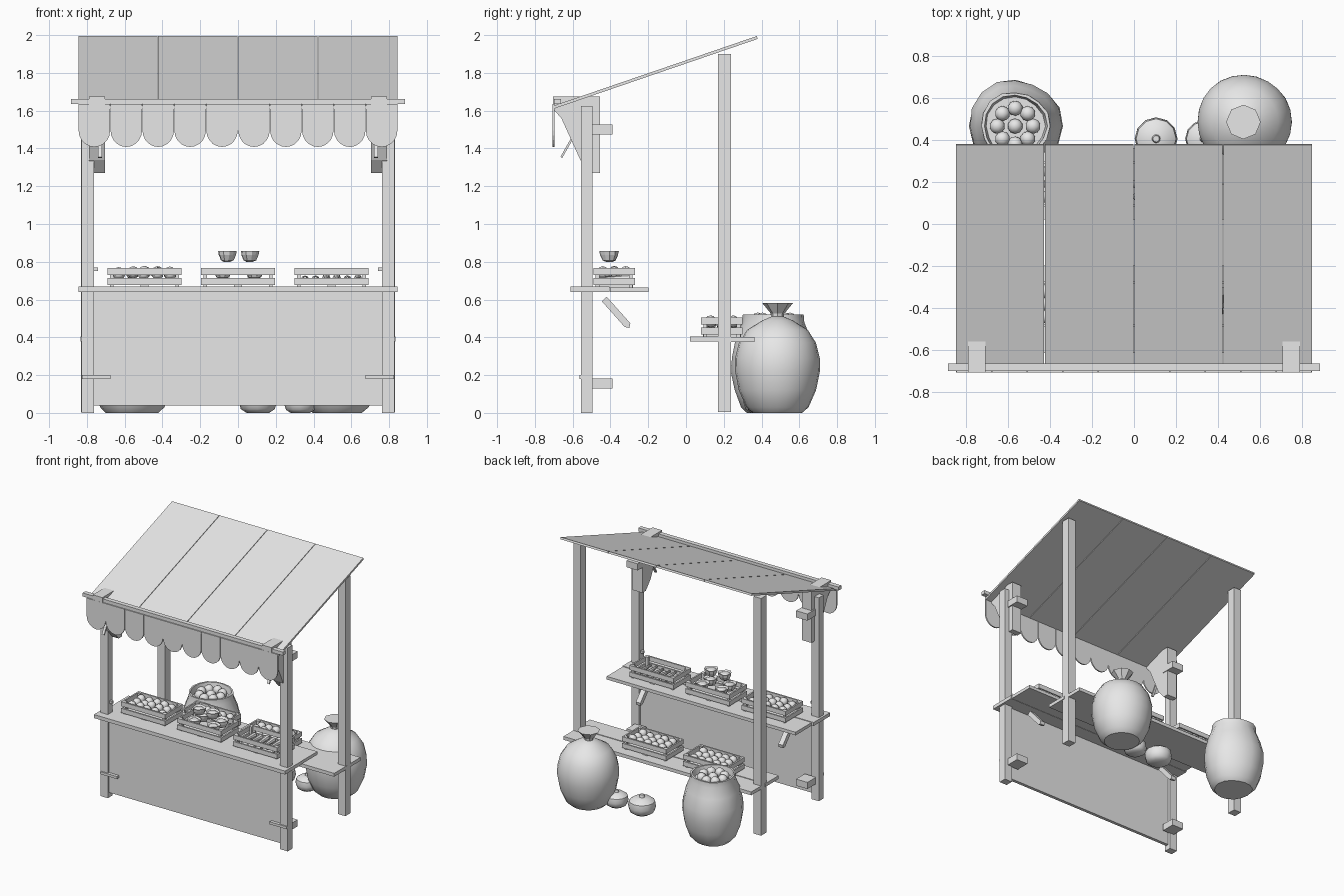
import bpy, bmesh, math, random
from mathutils import Vector, Matrix

random.seed(4)
if "Cube" in bpy.data.objects:
    bpy.data.objects.remove(bpy.data.objects["Cube"])

grey = bpy.data.materials.new("plain_grey")
grey.use_nodes = True
grey.diffuse_color = (0.8, 0.8, 0.8, 1)
grey.node_tree.nodes["Principled BSDF"].inputs["Base Color"].default_value = (0.8, 0.8, 0.8, 1)


def finish(name, bm, smooth=False):
    bmesh.ops.recalc_face_normals(bm, faces=bm.faces)
    mesh = bpy.data.meshes.new(name)
    bm.to_mesh(mesh)
    bm.free()
    mesh.materials.append(grey)
    obj = bpy.data.objects.new(name, mesh)
    bpy.context.collection.objects.link(obj)
    if smooth:
        bpy.ops.object.select_all(action='DESELECT')
        obj.select_set(True)
        bpy.context.view_layer.objects.active = obj
        bpy.ops.object.shade_smooth_by_angle(angle=math.radians(40))
    return obj


def add_box(bm, x, y, z):
    """Box from three (low, high) ranges."""
    centre = Vector([(a + b) / 2 for a, b in (x, y, z)])
    size = [b - a for a, b in (x, y, z)]
    bmesh.ops.create_cube(bm, size=1, matrix=Matrix.Translation(centre) @ Matrix.Diagonal((*size, 1)))


def box(name, x, y, z):
    bm = bmesh.new()
    add_box(bm, x, y, z)
    return finish(name, bm)


def side(s, a, b):
    return tuple(sorted((s * a, s * b)))


def prism(name, points, offset):
    """Extrude a closed outline along the offset vector."""
    bm = bmesh.new()
    face = bm.faces.new([bm.verts.new(p) for p in points])
    new = bmesh.ops.extrude_face_region(bm, geom=[face])["geom"]
    bmesh.ops.translate(bm, vec=offset, verts=[v for v in new if isinstance(v, bmesh.types.BMVert)])
    return finish(name, bm)


def side_prism(name, outline, x0, x1):
    return prism(name, [(x0, y, z) for y, z in outline], (x1 - x0, 0, 0))


def lathe(name, profile, centre, sides=20, wobble=0.0, smooth=True):
    """Spin a radius/height profile round a vertical axis."""
    bm = bmesh.new()
    rings = []
    for r, z in profile:
        ring = []
        for i in range(sides):
            a = math.tau * i / sides
            k = r * (1 + wobble * math.sin(3 * a + 1) + random.uniform(-wobble, wobble) / 2)
            ring.append(bm.verts.new((centre[0] + k * math.cos(a), centre[1] + k * math.sin(a), centre[2] + z)))
        rings.append(ring)
    for lo, hi in zip(rings, rings[1:]):
        for i in range(sides):
            j = (i + 1) % sides
            bm.faces.new((lo[i], lo[j], hi[j], hi[i]))
    bm.faces.new(rings[0])
    bm.faces.new(rings[-1])
    return finish(name, bm, smooth)


def balls(name, centres, radius):
    bm = bmesh.new()
    for c in centres:
        bmesh.ops.create_icosphere(bm, subdivisions=2, radius=radius, matrix=Matrix.Translation(c))
    return finish(name, bm, True)


def crate(name, x, y, z):
    """Open slatted box with a floor, two slat rows and corner posts."""
    bm = bmesh.new()
    w, d, t = 0.195, 0.11, 0.012
    add_box(bm, (x - w, x + w), (y - d, y + d), (z + 0.012, z + 0.022))
    for low in (0.012, 0.065):
        rows = (z + low, z + low + 0.036)
        for s in (-1, 1):
            add_box(bm, (x - w, x + w), tuple(sorted((y + s * d, y + s * (d - t)))), rows)
            add_box(bm, tuple(sorted((x + s * w, x + s * (w - t)))), (y - d, y + d), rows)
    for sx in (-1, 1):
        for sy in (-1, 1):
            cx, cy = x + sx * (w - 0.022), y + sy * (d - 0.022)
            add_box(bm, (cx - 0.01, cx + 0.01), (cy - 0.01, cy + 0.01), (z, z + 0.1))
    add_box(bm, (x - 0.02, x + 0.02), (y - d + 0.01, y + d - 0.01), (z, z + 0.02))
    return finish(name, bm)


def crate_fruit(name, x, y, z):
    balls(name, [(x + i * 0.066 + random.uniform(-0.006, 0.006), y + j * 0.06,
                  z + 0.07 + random.uniform(0, 0.012))
                 for i in range(-2, 3) for j in (-1, 0, 1)], 0.032)


# Posts, brackets, blocks, straps and braces on both sides
bracket = [(-0.705, 1.675), (-0.455, 1.675), (-0.455, 1.27), (-0.5, 1.27), (-0.56, 1.34), (-0.66, 1.56), (-0.705, 1.61)]
brace = [(-0.445, 0.59), (-0.42, 0.615), (-0.295, 0.475), (-0.3, 0.45), (-0.325, 0.455)]
for s, word in ((-1, "right"), (1, "left")):
    box(word + "_front_post", side(s, 0.762, 0.828), (-0.555, -0.495), (0, 1.625))
    box(word + "_back_post", side(s, 0.765, 0.83), (0.17, 0.238), (0.005, 1.9))
    side_prism(word + "_bracket", bracket, s * 0.705, s * 0.79)
    side_prism(word + "_shelf_brace", brace, s * 0.61, s * 0.65)
    for z in (0.13, 1.475):
        box(word + "_block", side(s, 0.70, 0.80), (-0.5, -0.39), (z, z + 0.053))
    box(word + "_strap", side(s, 0.675, 0.825), (-0.565, -0.535), (0.18, 0.2))
    box(word + "_peg", side(s, 0.74, 0.77), (-0.535, -0.515), (0.75, 0.77))
    side_prism(word + "_stay", [(-0.665, 1.355), (-0.655, 1.35), (-0.59, 1.465), (-0.6, 1.47)], s * 0.72, s * 0.74)

# Counter: front panel and shelves made of planks
box("front_panel", (-0.765, 0.765), (-0.54, -0.515), (0.04, 0.645))
box("counter_front_plank", (-0.845, 0.845), (-0.612, -0.405), (0.64, 0.668))
box("counter_back_plank", (-0.83, 0.84), (-0.402, -0.198), (0.64, 0.665))
box("back_shelf_front_plank", (-0.835, 0.835), (0.022, 0.19), (0.378, 0.405))
box("back_shelf_back_plank", (-0.83, 0.83), (0.193, 0.362), (0.375, 0.402))

# Roof panels, ridge beam and scalloped valance
roof = [(-0.7, 1.61), (0.38, 1.98), (0.375, 1.995), (-0.705, 1.625)]
seams = [-0.847, -0.425, 0.0, 0.423, 0.847]
for i, (a, b) in enumerate(zip(seams, seams[1:])):
    side_prism("roof_panel", roof, a + 0.002, b - 0.002)
box("front_beam", (-0.885, 0.885), (-0.698, -0.662), (1.634, 1.662))
count, half = 10, 0.0845
for n in range(count):
    cx = -0.845 + half * (2 * n + 1)
    w = half - 0.001
    arc = [(cx + w * math.cos(a), -0.706, 1.495 + 0.087 * math.sin(a))
           for a in [math.pi + math.pi * k / 10 for k in range(11)]]
    prism("valance_scallop", arc + [(cx + w, -0.706, 1.635), (cx - w, -0.706, 1.635)], (0, 0.01, 0))

# Crates on the counter with their goods
for x, word in ((-0.495, "fruit"), (0, "cabbage"), (0.495, "root")):
    crate(word + "_crate", x, -0.38, 0.665)
crate_fruit("counter_fruit", -0.495, -0.38, 0.665)
leafy = [(0.018, 0), (0.034, 0.008), (0.046, 0.035), (0.05, 0.058), (0.036, 0.05), (0.02, 0.058)]
for x in (-0.06, 0.06):
    lathe("upper_cabbage", leafy, (x, -0.405, 0.80), 10, 0.1, False)
    for y in (-0.43, -0.33):
        lathe("lower_cabbage", leafy, (x * 1.4, y, 0.71), 10, 0.1, False)
bm = bmesh.new()
for i in range(6):
    turn = Matrix.Rotation(math.pi / 2 + random.uniform(-0.08, 0.08), 4, 'X')
    bmesh.ops.create_cone(bm, cap_ends=True, segments=8, radius1=0.022, radius2=0.008, depth=0.16,
                          matrix=Matrix.Translation((0.355 + i * 0.056, -0.38, 0.71)) @ turn)
finish("root_vegetables", bm, True)

# Crates on the back shelf
for x in (0.16, -0.38):
    crate("back_crate", x, 0.19, 0.403)
    crate_fruit("back_fruit", x, 0.19, 0.403)

# Tied sack
lathe("tied_sack", [(0.13, 0), (0.165, 0.03), (0.205, 0.12), (0.224, 0.22), (0.224, 0.29), (0.205, 0.37),
                    (0.16, 0.44), (0.08, 0.49), (0.032, 0.51)], (0.525, 0.485, 0), 24, 0.008)
lathe("sack_neck", [(0.032, 0.505), (0.035, 0.525), (0.082, 0.582)], (0.52, 0.485, 0), 8, 0, False)

# Open sack, filled with fruit
lathe("open_sack", [(0.14, 0), (0.17, 0.03), (0.205, 0.12), (0.222, 0.22), (0.22, 0.3), (0.195, 0.4), (0.165, 0.48),
                    (0.163, 0.52), (0.148, 0.52), (0.14, 0.47)], (-0.565, 0.465, 0), 16, 0.03)
ring = [(-0.565 + 0.085 * math.cos(k * math.pi / 4), 0.465 + 0.085 * math.sin(k * math.pi / 4), 0.495) for k in range(8)]
balls("sack_fruit", ring + [(-0.565, 0.465, 0.49)], 0.036)

# Squat lidded pots
for x, y, k in ((0.105, 0.405, 1.0), (0.33, 0.405, 0.85)):
    pot = [(0.06, 0), (0.09, 0.02), (0.102, 0.06), (0.095, 0.1), (0.06, 0.125), (0.02, 0.13), (0.015, 0.15)]
    lathe("round_pot", [(r * k, z * k) for r, z in pot], (x, y, 0), 12)
